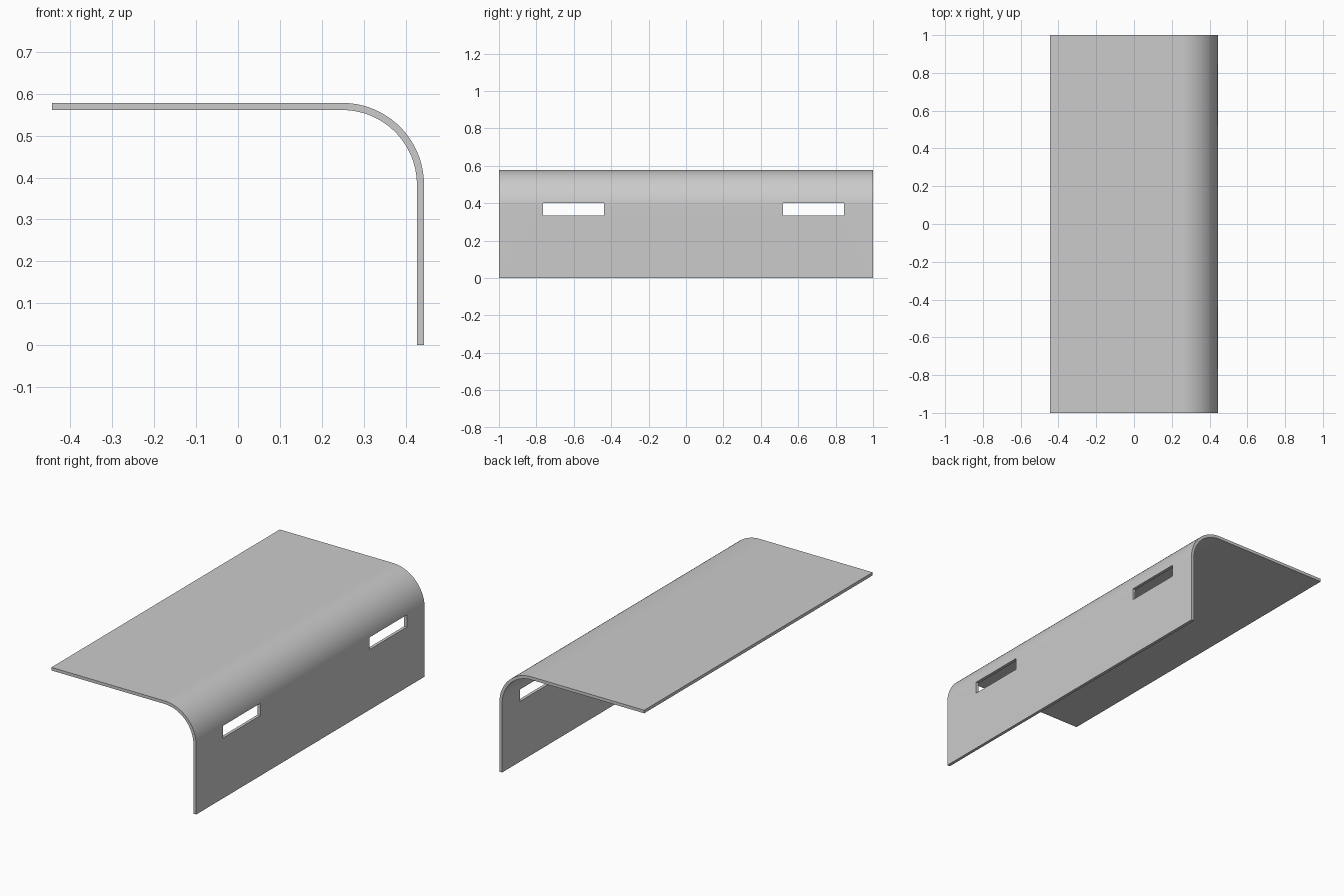
import bpy, bmesh, math

if "Cube" in bpy.data.objects:
    bpy.data.objects.remove(bpy.data.objects["Cube"])

HALF_X, HALF_Y = 0.444, 1.0
TOP, THICK, RADIUS = 0.578, 0.017, 0.195
SEGMENTS = 32
SLOT_Z = (0.334, 0.401)
SLOTS_Y = [(-0.765, -0.438), (0.519, 0.845)]


def profile(inset):
    """Flat top, rounded bend and vertical wall, offset inwards."""
    cx, cz, r = HALF_X - RADIUS, TOP - RADIUS, RADIUS - inset
    points = [(-HALF_X, TOP - inset)]
    for i in range(SEGMENTS + 1):
        a = math.pi / 2 * (1 - i / SEGMENTS)
        points.append((cx + r * math.cos(a), cz + r * math.sin(a)))
    points.append((HALF_X - inset, 0))
    return points


def new_object(name, bm):
    bmesh.ops.recalc_face_normals(bm, faces=bm.faces[:])
    mesh = bpy.data.meshes.new(name)
    bm.to_mesh(mesh)
    bm.free()
    obj = bpy.data.objects.new(name, mesh)
    bpy.context.collection.objects.link(obj)
    return obj


# Bent sheet: closed cross-section extruded along y
bm = bmesh.new()
outline = profile(0) + profile(THICK)[::-1]
section = bm.faces.new([bm.verts.new((x, -HALF_Y, z)) for x, z in outline])
extruded = bmesh.ops.extrude_face_region(bm, geom=[section], use_keep_orig=True)
moved = [g for g in extruded["geom"] if isinstance(g, bmesh.types.BMVert)]
bmesh.ops.translate(bm, verts=moved, vec=(0, 2 * HALF_Y, 0))
sheet = new_object("bent_sheet", bm)

# Two slots cut through the wall just below the bend
bm = bmesh.new()
for y0, y1 in SLOTS_Y:
    z0, z1 = SLOT_Z
    cube = bmesh.ops.create_cube(bm, size=1)["verts"]
    bmesh.ops.scale(bm, verts=cube, vec=(0.2, y1 - y0, z1 - z0))
    bmesh.ops.translate(bm, verts=cube, vec=(HALF_X, (y0 + y1) / 2, (z0 + z1) / 2))
cutter = new_object("slot_cutter", bm)
cutter.hide_render = True

cut = sheet.modifiers.new("slots", 'BOOLEAN')
cut.operation = 'DIFFERENCE'
cut.solver = 'EXACT'
cut.object = cutter

bpy.context.view_layer.objects.active = sheet
sheet.select_set(True)
bpy.ops.object.modifier_apply(modifier=cut.name)
bpy.data.objects.remove(cutter)
bpy.ops.object.shade_smooth_by_angle(angle=math.radians(30))
